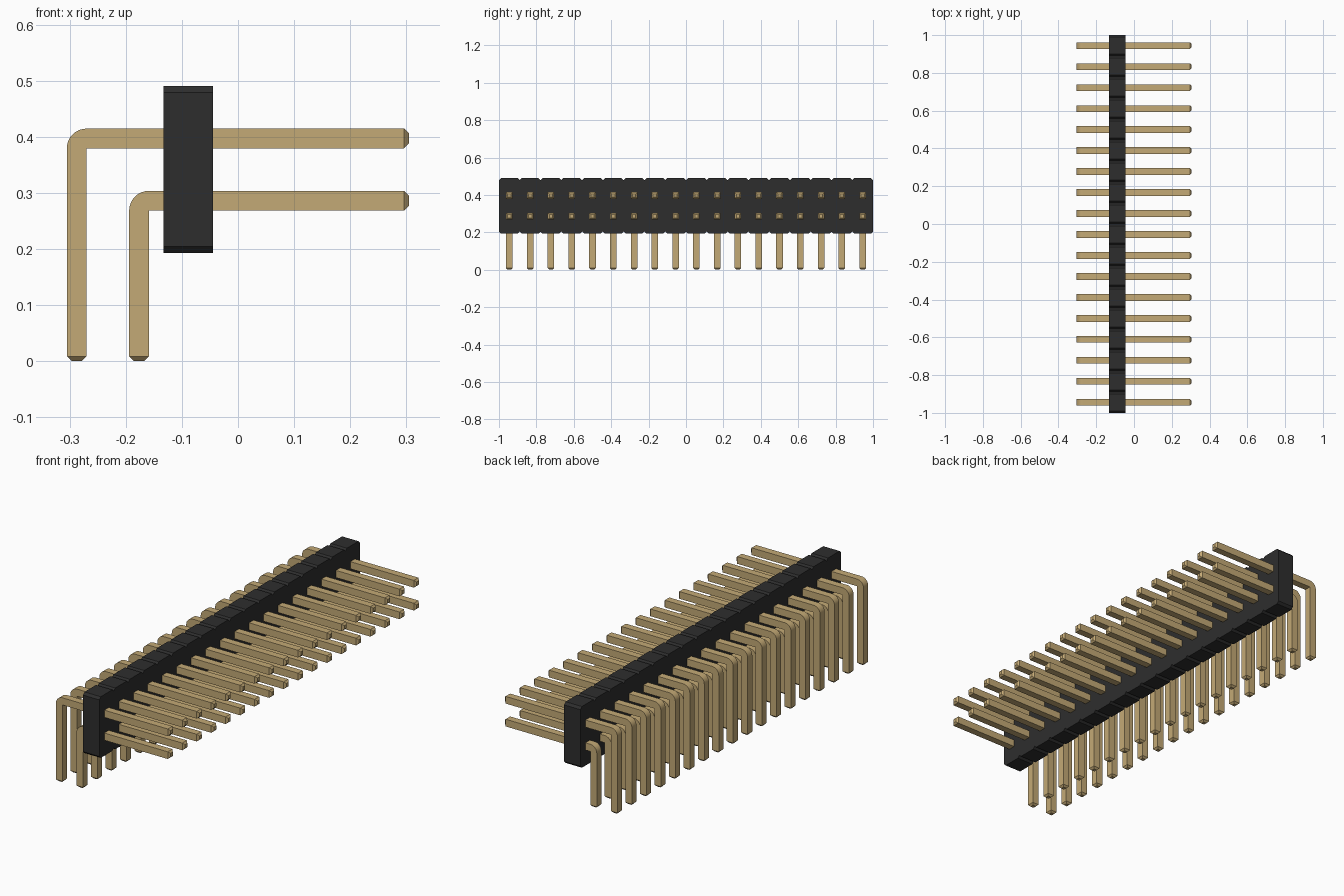
import bpy, bmesh
from math import cos, sin, pi, radians
from mathutils import Vector

cube = bpy.data.objects.get("Cube")
if cube:
    bpy.data.objects.remove(cube, do_unlink=True)

COUNT = 18                  # pins per row
PITCH = 2 / COUNT
PIN = 0.035                 # square pin thickness
TIP = PIN / 4               # pin end chamfer
REACH = 0.305               # free pin ends in +x


def material(name, color, roughness):
    mat = bpy.data.materials.new(name)
    mat.use_nodes = True
    mat.diffuse_color = color
    bsdf = mat.node_tree.nodes["Principled BSDF"]
    bsdf.inputs["Base Color"].default_value = color
    bsdf.inputs["Roughness"].default_value = roughness
    return mat


def extrude_profile(points, offset):
    """Closed outline swept along offset to a solid."""
    bm = bmesh.new()
    face = bm.faces.new([bm.verts.new(p) for p in points])
    result = bmesh.ops.extrude_face_region(bm, geom=[face], use_keep_orig=True)
    verts = [g for g in result["geom"] if isinstance(g, bmesh.types.BMVert)]
    bmesh.ops.translate(bm, verts=verts, vec=offset)
    bmesh.ops.recalc_face_normals(bm, faces=bm.faces[:])
    bm.normal_update()
    return bm


def to_mesh(bm, name, mat):
    mesh = bpy.data.meshes.new(name)
    bm.to_mesh(mesh)
    bm.free()
    mesh.materials.append(mat)
    return mesh


def add_object(name, mesh, location=(0, 0, 0)):
    obj = bpy.data.objects.new(name, mesh)
    obj.location = location
    bpy.context.collection.objects.link(obj)
    return obj


def pin_mesh(name, leg_x, arm_z, mat):
    """Right-angle pin: leg down, rounded outer bend, arm to +x."""
    h = PIN / 2
    inner_x, inner_z = leg_x + h, arm_z - h
    outline = [(inner_x, TIP), (leg_x - h, TIP)]
    for i in range(9):
        a = pi - i * pi / 16
        outline.append((inner_x + PIN * cos(a), inner_z + PIN * sin(a)))
    outline += [(REACH - TIP, arm_z + h), (REACH - TIP, inner_z), (inner_x, inner_z)]
    bm = extrude_profile([(x, -h, z) for x, z in outline], Vector((0, PIN, 0)))
    # Tapered ends
    for direction in (Vector((1, 0, 0)), Vector((0, 0, -1))):
        facing = [f for f in bm.faces if f.normal.dot(direction) > 0.99]
        end = max(facing, key=lambda f: f.calc_center_median().dot(direction))
        bmesh.ops.inset_region(bm, faces=[end], thickness=TIP, depth=TIP,
                               use_boundary=True, use_even_offset=True)
        bm.normal_update()
    mesh = to_mesh(bm, name, mat)
    mesh.shade_smooth()
    mesh.set_sharp_from_angle(angle=radians(30))
    return mesh


black = material("black plastic", (0.027, 0.027, 0.027, 1), 0.6)
gold = material("gold metal", (0.55, 0.40, 0.18, 1), 0.5)

# Housing: one strip, with a notch between neighbouring positions
LEFT, RIGHT, LOW, HIGH = -0.133, -0.045, 0.193, 0.49
CUT = PITCH / 10
top, bottom = [], []
for i in range(COUNT):
    y0 = -1 + i * PITCH
    edge = [(y0, CUT), (y0 + CUT, 0), (y0 + PITCH - CUT, 0)]
    if i == COUNT - 1:
        edge.append((1, CUT))
    top += [(LEFT, y, HIGH - d) for y, d in edge]
    bottom += [(LEFT, y, LOW + d) for y, d in edge]
housing = extrude_profile(top + bottom[::-1], Vector((RIGHT - LEFT, 0, 0)))
add_object("housing", to_mesh(housing, "housing", black))

# Two rows of bent pins
for row, leg_x, arm_z in (("upper_pin", -0.2875, 0.397), ("lower_pin", -0.1765, 0.286)):
    mesh = pin_mesh(row, leg_x, arm_z, gold)
    for i in range(COUNT):
        add_object(f"{row}_{i + 1}", mesh, (0, -1 + (i + 0.5) * PITCH, 0))
